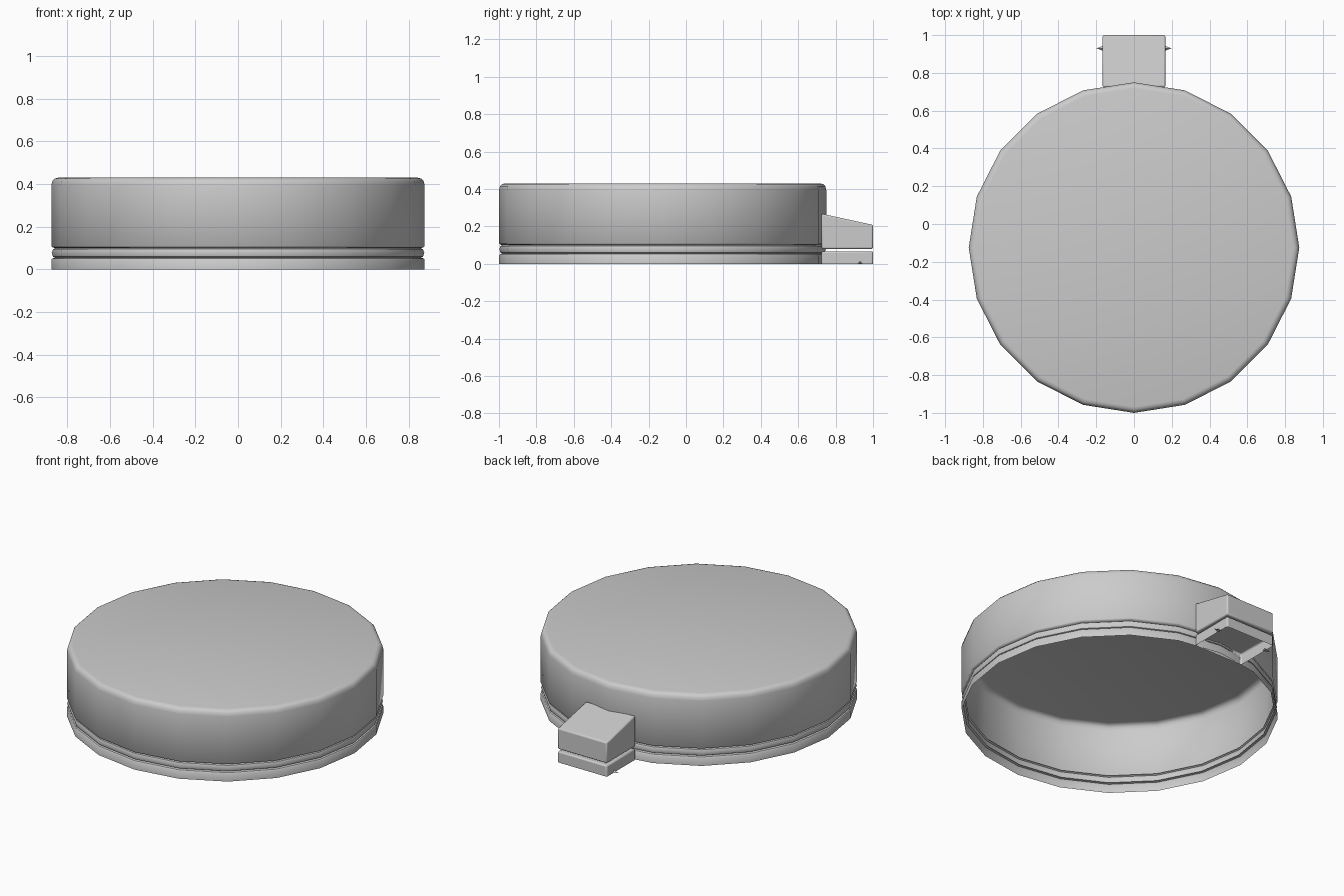
import bpy, bmesh, math

if "Cube" in bpy.data.objects:
    bpy.data.objects.remove(bpy.data.objects["Cube"])

SIDES = 20
CENTRE_Y = -0.125


def finish(bm, name, angle=40, bevel=0.0):
    bmesh.ops.recalc_face_normals(bm, faces=bm.faces)
    mesh = bpy.data.meshes.new(name)
    bm.to_mesh(mesh)
    bm.free()
    ob = bpy.data.objects.new(name, mesh)
    bpy.context.collection.objects.link(ob)
    if bevel:
        mod = ob.modifiers.new("soft_edges", 'BEVEL')
        mod.width = bevel
        mod.segments = 2
        mod.limit_method = 'ANGLE'
    bpy.ops.object.select_all(action='DESELECT')
    ob.select_set(True)
    bpy.context.view_layer.objects.active = ob
    bpy.ops.object.shade_smooth_by_angle(angle=math.radians(angle))
    return ob


def hollow_lathe(name, profile):
    """Single-wall shell: open underneath, capped on top."""
    bm = bmesh.new()
    rings = []
    for r, z in profile:
        rings.append([bm.verts.new((r * math.cos(2 * math.pi * i / SIDES),
                                    CENTRE_Y + r * math.sin(2 * math.pi * i / SIDES), z))
                      for i in range(SIDES)])
    for a, b in zip(rings, rings[1:]):
        for i in range(SIDES):
            j = (i + 1) % SIDES
            bm.faces.new((a[i], a[j], b[j], b[i]))
    bm.faces.new(rings[-1])
    return finish(bm, name)


def side_block(name, side, half_width, open_below=False):
    """Extrude a y-z outline across x; the first edge is the underside."""
    bm = bmesh.new()
    left, right = ([bm.verts.new((x, y, z)) for y, z in side]
                   for x in (-half_width, half_width))
    n = len(side)
    bm.faces.new(left)
    bm.faces.new(right)
    for i in range(1 if open_below else 0, n):
        j = (i + 1) % n
        bm.faces.new((left[i], left[j], right[j], right[i]))
    return finish(bm, name, bevel=0.008)


# Lid: base band, grooved ring, tall wall and rounded top edge
hollow_lathe("lid", [
    (0.875, 0.0), (0.875, 0.045), (0.870, 0.052), (0.857, 0.055),
    (0.867, 0.060), (0.873, 0.078), (0.867, 0.095), (0.857, 0.100),
    (0.870, 0.104), (0.875, 0.110), (0.875, 0.395), (0.870, 0.415),
    (0.859, 0.426), (0.843, 0.430)])

# Hinge: sloped upper block and hollow lower block with a gap between
side_block("hinge_upper", [(0.725, 0.08), (1.0, 0.08), (1.0, 0.208), (0.725, 0.268)], 0.166)
side_block("hinge_lower", [(0.725, 0.0), (1.0, 0.0), (1.0, 0.067), (0.725, 0.067)], 0.166,
           open_below=True)

# Small pointed pins on both sides of the hinge
for side, label in ((1, "right"), (-1, "left")):
    bm = bmesh.new()
    base = [bm.verts.new((side * 0.160, 0.93 + dy, z))
            for dy, z in ((-0.014, 0.002), (0.014, 0.002), (0.0, 0.016))]
    tip = bm.verts.new((side * 0.20, 0.93, 0.004))
    bm.faces.new(base)
    for i in range(3):
        bm.faces.new((base[i], base[(i + 1) % 3], tip))
    finish(bm, "hinge_pin_" + label)
